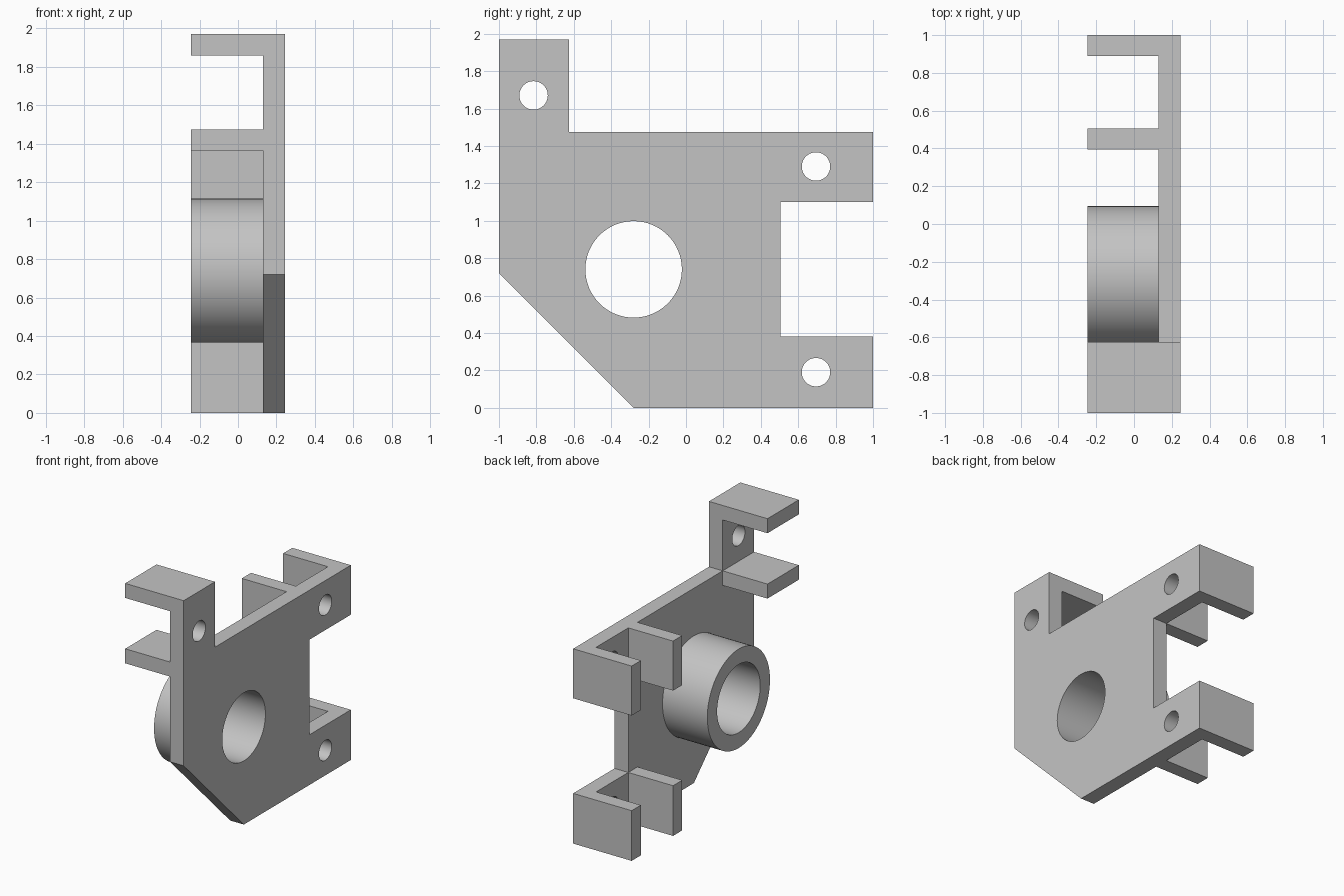
import bpy, bmesh, math
from mathutils import Matrix

cube = bpy.data.objects.get("Cube")
if cube:
    bpy.data.objects.remove(cube, do_unlink=True)

X_TAB, X_IN, X_OUT = -0.245, 0.13, 0.245   # tab ends, plate inner and outer face
BORE = (-0.28, 0.74)                       # bore centre in y, z

grey = bpy.data.materials.new("grey metal")
grey.use_nodes = True
colour = (0.55, 0.55, 0.55, 1)
grey.diffuse_color = colour
grey.node_tree.nodes["Principled BSDF"].inputs["Base Color"].default_value = colour


def finish(name, bm):
    bmesh.ops.recalc_face_normals(bm, faces=bm.faces)
    mesh = bpy.data.meshes.new(name)
    bm.to_mesh(mesh)
    bm.free()
    mesh.materials.append(grey)
    obj = bpy.data.objects.new(name, mesh)
    bpy.context.collection.objects.link(obj)
    return obj


def prism(name, outline, x0, x1):
    """Extrude a y-z outline along x."""
    bm = bmesh.new()
    face = bm.faces.new([bm.verts.new((x0, y, z)) for y, z in outline])
    new = bmesh.ops.extrude_face_region(bm, geom=[face])["geom"]
    bmesh.ops.translate(bm, vec=(x1 - x0, 0, 0),
                        verts=[v for v in new if isinstance(v, bmesh.types.BMVert)])
    return finish(name, bm)


def box(name, y0, y1, z0, z1):
    return prism(name, [(y0, z0), (y1, z0), (y1, z1), (y0, z1)], X_TAB, X_IN)


def cylinder(name, centre, radius, x0, x1):
    bm = bmesh.new()
    place = Matrix.Translation(((x0 + x1) / 2, *centre)) @ Matrix.Rotation(math.pi / 2, 4, "Y")
    bmesh.ops.create_cone(bm, cap_ends=True, segments=64, radius1=radius, radius2=radius,
                          depth=x1 - x0, matrix=place)
    return finish(name, bm)


def drill(obj, centre, radius):
    """Cut a round hole through the part along x."""
    cutter = cylinder("drill", centre, radius, -1, 1)
    cutter.hide_render = True
    mod = obj.modifiers.new("hole", "BOOLEAN")
    mod.operation, mod.solver, mod.object = "DIFFERENCE", "EXACT", cutter
    bpy.context.view_layer.objects.active = obj
    bpy.ops.object.modifier_apply(modifier=mod.name)
    bpy.data.objects.remove(cutter, do_unlink=True)


# Flat plate with a cut corner, a notch and three lugs
plate = prism("plate", [(-1, 0.72), (-0.28, 0), (1, 0), (1, 0.38), (0.505, 0.38), (0.505, 1.1),
                        (1, 1.1), (1, 1.475), (-0.625, 1.475), (-0.625, 1.97), (-1, 1.97)],
              X_IN, X_OUT)
for screw_hole in [(0.695, 0.19), (0.695, 1.29), (-0.815, 1.67)]:
    drill(plate, screw_hole, 0.076)
drill(plate, BORE, 0.258)

# Bearing tube behind the plate
tube = cylinder("bearing_tube", BORE, 0.375, X_TAB, X_IN)
drill(tube, BORE, 0.258)

# Pairs of bent tabs on each lug
for level, z0, z1 in [("lower", 0, 0.38), ("upper", 1.1, 1.475)]:
    box(level + "_outer_tab", 0.89, 1, z0, z1)
    box(level + "_inner_tab", 0.395, 0.505, z0, z1)
box("top_tab", -1, -0.625, 1.86, 1.97)
box("shelf_tab", -1, -0.625, 1.365, 1.475)

# Round surfaces smooth, edges sharp
bpy.ops.object.select_all(action="DESELECT")
for obj in (plate, tube):
    obj.select_set(True)
bpy.context.view_layer.objects.active = plate
bpy.ops.object.shade_smooth_by_angle(angle=math.radians(30))
